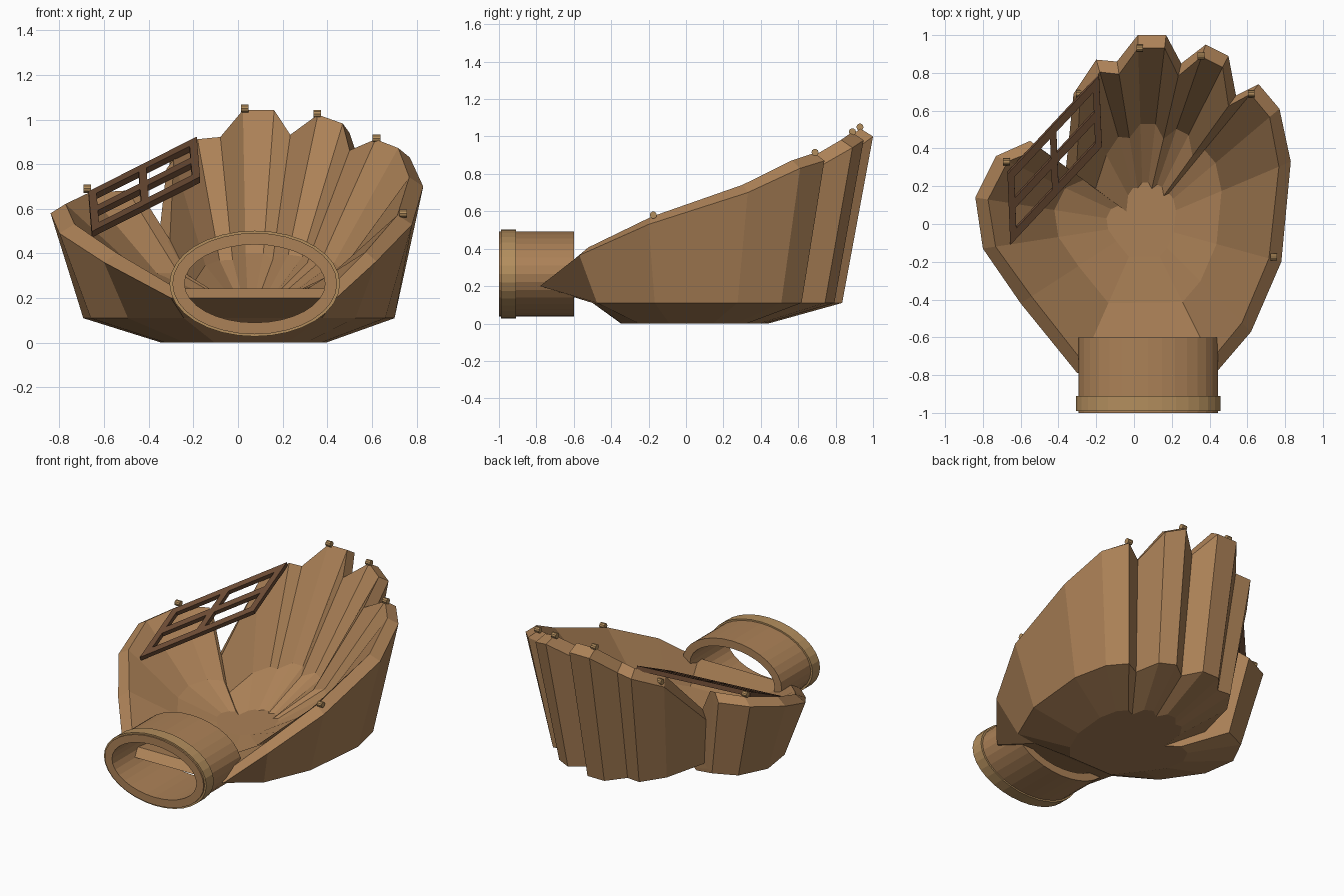
import bpy, bmesh, math
from mathutils import Vector, Matrix

if "Cube" in bpy.data.objects:
    bpy.data.objects.remove(bpy.data.objects["Cube"])


def material(name, rgb):
    m = bpy.data.materials.new(name)
    m.diffuse_color = (*rgb, 1)
    m.use_nodes = True
    m.node_tree.nodes["Principled BSDF"].inputs["Base Color"].default_value = m.diffuse_color
    return m


LEATHER = material("leather", (0.41, 0.22, 0.095))
TRIM = material("trim", (0.45, 0.27, 0.11))
DARK = material("dark_leather", (0.15, 0.07, 0.035))


def finish(name, bm, mat):
    bmesh.ops.recalc_face_normals(bm, faces=bm.faces)
    me = bpy.data.meshes.new(name)
    bm.to_mesh(me)
    bm.free()
    me.materials.append(mat)
    ob = bpy.data.objects.new(name, me)
    bpy.context.collection.objects.link(ob)
    return ob


def bridge(bm, a, b):
    n = len(a)
    for i in range(n):
        j = (i + 1) % n
        bm.faces.new((a[i], a[j], b[j], b[i]))


# Mitt shell: one rim outline, scaled inward to make the cup, inside and out
outline = [(-0.30, -0.79, 0.20), (-0.60, -0.42, 0.36), (-0.80, -0.13, 0.49), (-0.84, 0.14, 0.58),
           (-0.73, 0.36, 0.63), (-0.55, 0.44, 0.64), (-0.48, 0.39, 0.61), (-0.36, 0.30, 0.42),
           (-0.32, 0.69, 0.78), (-0.20, 0.87, 0.87), (-0.09, 0.86, 0.88), (0.02, 1.0, 1.0),
           (0.17, 1.0, 1.0), (0.25, 0.85, 0.89), (0.38, 0.95, 0.98), (0.50, 0.89, 0.94),
           (0.54, 0.68, 0.82), (0.66, 0.74, 0.87), (0.77, 0.61, 0.83), (0.83, 0.33, 0.70),
           (0.78, -0.20, 0.53), (0.62, -0.57, 0.365), (0.44, -0.78, 0.20)]
NOTCH = 7
CENTRE = Vector((0.05, 0.0))


def ring(bm, scale, height, inset=0.0, floor_y=-9, notch_scale=None):
    out = []
    for i, (x, y, z) in enumerate(outline):
        d = Vector((x, y)) - CENTRE
        s = notch_scale if notch_scale and i == NOTCH else scale
        p = CENTRE + d * s - d.normalized() * inset
        out.append(bm.verts.new((p.x, max(p.y, floor_y), height(z))))
    return out


bm = bmesh.new()
rings = [ring(bm, 0.44, lambda z: 0.0),
         ring(bm, 0.835, lambda z: 0.11, 0, -0.50, 0.93),
         ring(bm, 1.0, lambda z: z),
         ring(bm, 1.0, lambda z: z + 0.042, 0.068),
         ring(bm, 0.53, lambda z: 0.22 + 0.24 * (z - 0.25), 0, -9, 0.62),
         ring(bm, 0.22, lambda z: 0.205)]
for a, b in zip(rings, rings[1:]):
    bridge(bm, a, b)
bm.faces.new(rings[0])
bm.faces.new(rings[-1])
bmesh.ops.triangulate(bm, faces=[f for f in bm.faces if len(f.verts) > 4])
finish("mitt_shell", bm, LEATHER)


# Wrist cuff and its collar: elliptical tubes along y
def tube(name, y0, y1, rx, rz, ix, iz, mat, n=32):
    bm = bmesh.new()
    rs = []
    for y, a, b in ((y0, rx, rz), (y1, rx, rz), (y1, ix, iz), (y0, ix, iz)):
        rs.append([bm.verts.new((0.075 + a * math.cos(t * math.tau / n), y,
                                 0.265 + b * math.sin(t * math.tau / n))) for t in range(n)])
    for k in range(4):
        bridge(bm, rs[k], rs[(k + 1) % 4])
    return finish(name, bm, mat)


tube("wrist_cuff", -1.0, -0.60, 0.369, 0.227, 0.315, 0.175, LEATHER)
tube("cuff_collar", -0.99, -0.91, 0.382, 0.237, 0.36, 0.218, TRIM)


# Webbing: lattice bars laid in a slanted parallelogram
A = Vector((-0.67, 0.27, 0.665))
U = Vector((0.485, 0.52, 0.245))
V = Vector((0.015, -0.375, -0.18))
N = U.cross(V).normalized() * 0.015


def bar(bm, u0, u1, v0, v1):
    vs = [[bm.verts.new(A + U * u + V * v + N * s)
           for u, v in ((u0, v0), (u1, v0), (u1, v1), (u0, v1))] for s in (-1, 1)]
    bridge(bm, vs[0], vs[1])
    bm.faces.new(vs[0])
    bm.faces.new(vs[1])


bm = bmesh.new()
for v in (0.0, 0.43, 0.86):
    bar(bm, 0, 1, v, v + 0.14)
for u in (0.0, 0.46, 0.93):
    bar(bm, u, u + 0.07, 0.01, 0.99)
finish("webbing", bm, DARK)

# Lacing studs along the rim
studs = [(0.03, 0.93, 1.05), (0.355, 0.89, 1.025), (0.62, 0.69, 0.915),
         (0.74, -0.175, 0.58), (-0.675, 0.33, 0.69), (-0.29, 0.69, 0.81)]
for i, p in enumerate(studs):
    bm = bmesh.new()
    bmesh.ops.create_cone(bm, cap_ends=True, segments=10, radius1=0.019, radius2=0.019, depth=0.035,
                          matrix=Matrix.Translation(p) @ Matrix.Rotation(math.pi / 2, 4, 'Y'))
    finish(f"lace_stud_{i + 1}", bm, TRIM)
